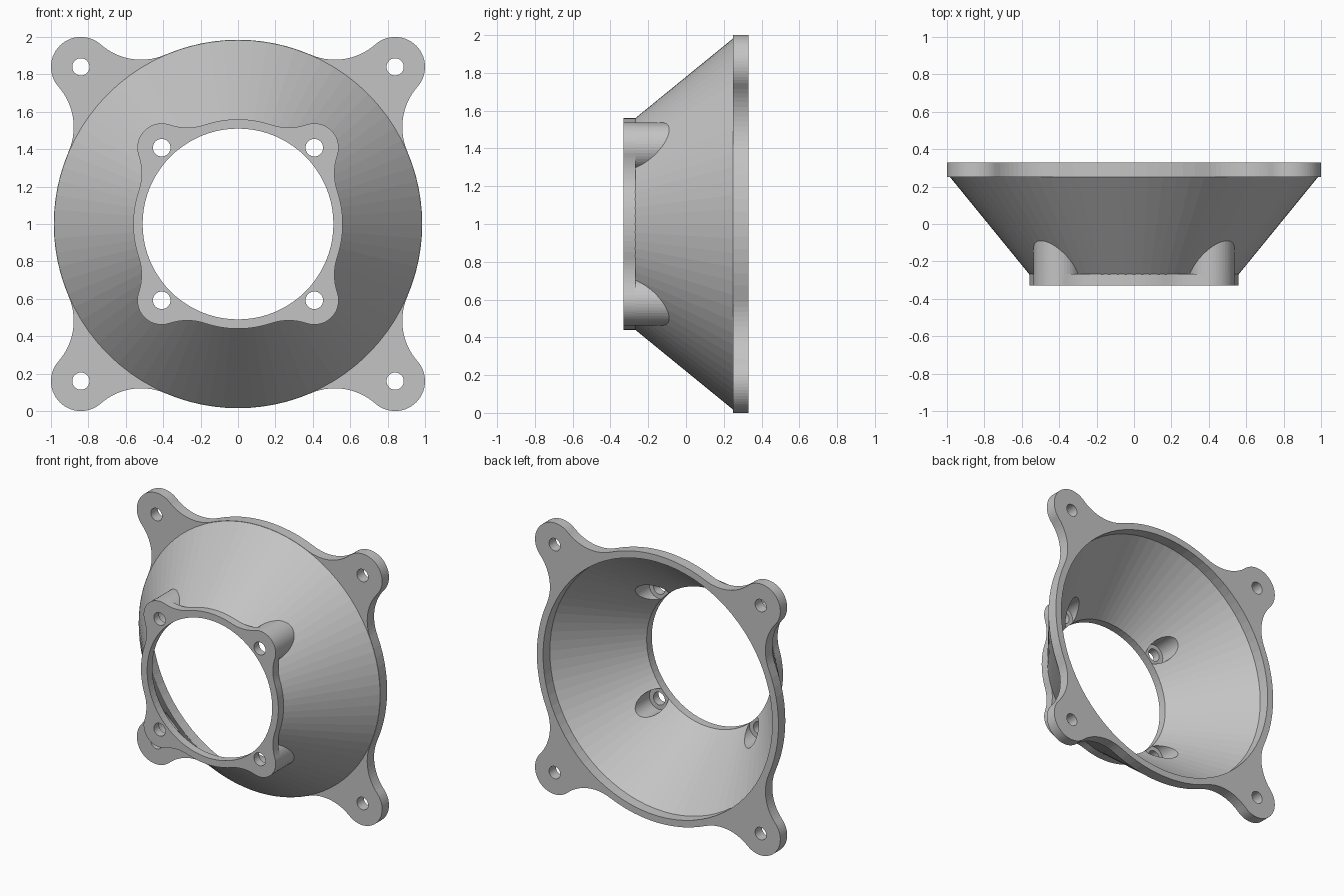
import bpy, bmesh
from math import sin, cos, pi, acos, atan2, sqrt

if "Cube" in bpy.data.objects:
    bpy.data.objects.remove(bpy.data.objects["Cube"], do_unlink=True)

FRONT, FLANGE, PLATE, BACK = -0.33, -0.27, 0.25, 0.33
SMALL, LARGE, WALL = 0.56, 0.985, 0.05
SEGMENTS = 80

grey = bpy.data.materials.new("light_grey")
grey.use_nodes = True
grey.diffuse_color = (0.55, 0.55, 0.55, 1)
grey.node_tree.nodes["Principled BSDF"].inputs["Base Color"].default_value = grey.diffuse_color


def loft(name, sections):
    """Solid through closed outlines, given as (outline, y) pairs."""
    bm = bmesh.new()
    rings = [[bm.verts.new((u, y, 1 + v)) for u, v in outline] for outline, y in sections]
    for lower, upper in zip(rings, rings[1:]):
        n = len(lower)
        for i in range(n):
            j = (i + 1) % n
            bm.faces.new((lower[i], lower[j], upper[j], upper[i]))
    bm.faces.new(rings[0])
    bm.faces.new(rings[-1])
    bmesh.ops.recalc_face_normals(bm, faces=bm.faces)
    mesh = bpy.data.meshes.new(name)
    bm.to_mesh(mesh)
    bm.free()
    mesh.materials.append(grey)
    obj = bpy.data.objects.new(name, mesh)
    bpy.context.collection.objects.link(obj)
    return obj


def arc(cx, cy, r, start, end, n):
    return [(cx + r * cos(start + (end - start) * i / n),
             cy + r * sin(start + (end - start) * i / n)) for i in range(n)]


def circle(r, c=(0, 0), n=SEGMENTS):
    return arc(c[0], c[1], r, 0, 2 * pi, n)


def lobed_outline(radius, offset, lobe, fillet):
    """Disc with four rounded corner lobes blended in by concave fillets."""
    dist, reach = offset * sqrt(2), radius + fillet
    a = acos((reach**2 + dist**2 - (lobe + fillet)**2) / (2 * dist * reach))
    px, py = reach * cos(a), reach * sin(a)
    b = atan2(py, dist - px)
    quarter = (arc(px, -py, fillet, pi - a, b, 14)
               + arc(dist, 0, lobe, b - pi, pi - b, 28)
               + arc(px, py, fillet, -b, a - pi, 14)
               + arc(0, 0, radius, a, pi / 2 - a, 12))
    points = []
    for k in range(4):
        t = pi / 4 + k * pi / 2
        points += [(x * cos(t) - y * sin(t), x * sin(t) + y * cos(t)) for x, y in quarter]
    return points


def combine(target, tool, operation):
    mod = target.modifiers.new("cut", "BOOLEAN")
    mod.operation, mod.solver, mod.object = operation, "EXACT", tool
    bpy.context.view_layer.objects.active = target
    bpy.ops.object.modifier_apply(modifier=mod.name)
    bpy.data.objects.remove(tool, do_unlink=True)


def corners(offset):
    return [(sx * offset, sz * offset) for sx in (-1, 1) for sz in (-1, 1)]


# Mounting plate at the back, cone and small flange at the front
body = loft("adapter_body", [(lobed_outline(LARGE, 0.84, 0.16, 0.327), y) for y in (PLATE, BACK)])
cone = loft("cone", [(circle(0.53), FLANGE - 0.03), (circle(SMALL - 0.001), FLANGE),
                     (circle(LARGE - 0.002), PLATE), (circle(0.95), PLATE + 0.03)])
combine(body, cone, "UNION")
flange = loft("flange", [(lobed_outline(SMALL, 0.408, 0.13, 0.3), y) for y in (FRONT, FLANGE + 0.002)])
combine(body, flange, "UNION")

# Screw bosses running from the flange into the cone
for c in corners(0.408):
    boss = loft("boss", [(circle(0.129, c, 48), y) for y in (FLANGE - 0.03, -0.05)])
    combine(body, boss, "UNION")

# Hollow duct through the middle
duct = loft("duct", [(circle(SMALL - WALL), FRONT - 0.1), (circle(SMALL - WALL), FLANGE),
                     (circle(LARGE - WALL), PLATE), (circle(LARGE - WALL), BACK + 0.1)])
combine(body, duct, "DIFFERENCE")

# Screw holes, with counterbores inside the cone
for c in corners(0.408):
    hole = loft("hole", [(circle(0.047, c, 32), FRONT - 0.1), (circle(0.047, c, 32), FLANGE),
                         (circle(0.08, c, 32), FLANGE), (circle(0.08, c, 32), -0.03)])
    combine(body, hole, "DIFFERENCE")
for c in corners(0.84):
    hole = loft("hole", [(circle(0.046, c, 32), y) for y in (PLATE - 0.1, BACK + 0.1)])
    combine(body, hole, "DIFFERENCE")
